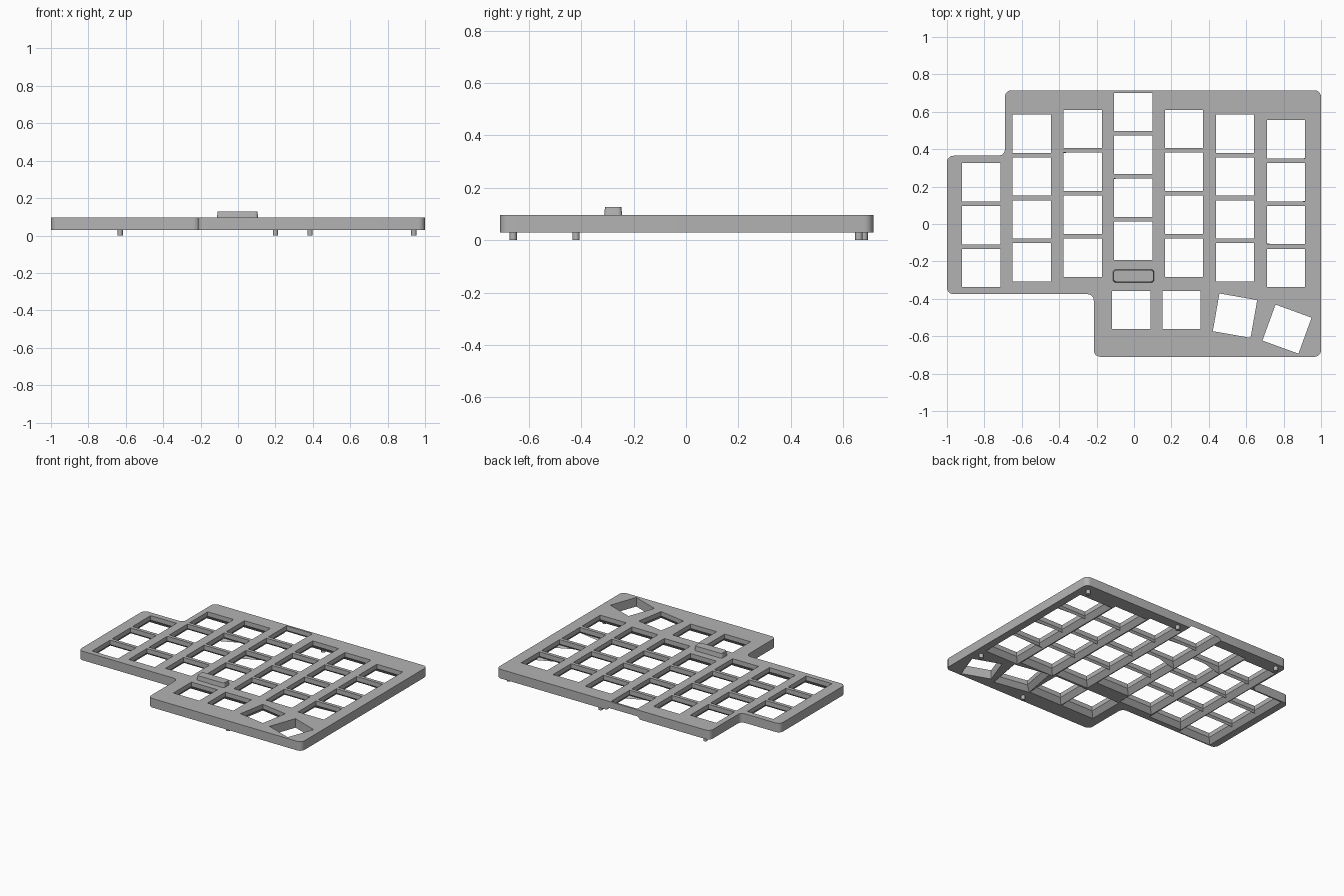
import bpy, bmesh
from math import radians
from mathutils import Matrix, Vector

cube = bpy.data.objects.get("Cube")
if cube:
    bpy.data.objects.remove(cube, do_unlink=True)

BOTTOM, TOP, FLARE_Z = 0.03, 0.095, 0.063
HALF, FLARE = 0.1025, 0.03

grey = bpy.data.materials.new("plain grey")
grey.use_nodes = True
grey.diffuse_color = (0.45, 0.45, 0.45, 1)
grey.node_tree.nodes["Principled BSDF"].inputs["Base Color"].default_value = (0.45, 0.45, 0.45, 1)


def add(name, bm):
    bmesh.ops.recalc_face_normals(bm, faces=bm.faces)
    mesh = bpy.data.meshes.new(name)
    bm.to_mesh(mesh)
    bm.free()
    obj = bpy.data.objects.new(name, mesh)
    bpy.context.collection.objects.link(obj)
    mesh.materials.append(grey)
    return obj


def rounded_slab(name, points, z0, z1, radius, taper=0.0):
    """Extrude an outline with rounded corners, optionally narrower at the top."""
    bm = bmesh.new()
    bm.faces.new([bm.verts.new((x, y, z0)) for x, y in points])
    bmesh.ops.bevel(bm, geom=bm.verts[:], offset=radius, segments=6,
                    affect='VERTICES', profile=0.5)
    ext = bmesh.ops.extrude_face_region(bm, geom=bm.faces[:])
    verts = [g for g in ext["geom"] if isinstance(g, bmesh.types.BMVert)]
    mid = sum((v.co for v in verts), Vector()) / len(verts)
    for v in verts:
        v.co.z = z1
        v.co.x -= taper if v.co.x > mid.x else -taper
        v.co.y -= taper if v.co.y > mid.y else -taper
    return add(name, bm)


def key_cutter(x, y, angle=0, flare=FLARE):
    """Square shaft that widens towards the underside."""
    bm = bmesh.new()
    low = BOTTOM - 0.01
    wide = HALF + flare * (FLARE_Z - low) / (FLARE_Z - BOTTOM)
    rings = []
    for z, h in ((0.2, HALF), (FLARE_Z, HALF), (low, wide)):
        rings.append([bm.verts.new((sx * h, sy * h, z))
                      for sx, sy in ((-1, -1), (1, -1), (1, 1), (-1, 1))])
    bm.faces.new(rings[0])
    bm.faces.new(rings[2])
    for a, b in zip(rings, rings[1:]):
        for i in range(4):
            j = (i + 1) % 4
            bm.faces.new((a[i], a[j], b[j], b[i]))
    bm.transform(Matrix.Translation((x, y, 0)) @ Matrix.Rotation(radians(angle), 4, 'Z'))
    obj = add("key_cutter", bm)
    obj.hide_render = True
    return obj


# Stepped body plate
body = rounded_slab("keyboard_plate",
                    [(-1, -0.375), (-0.215, -0.375), (-0.215, -0.71), (1, -0.71),
                     (1, 0.715), (-0.69, 0.715), (-0.69, 0.365), (-1, 0.365)],
                    BOTTOM, TOP, 0.035)

# Staggered key columns: x, top key centre, number of keys
columns = [(-0.817, 0.223, 3), (-0.547, 0.483, 4), (-0.274, 0.508, 4), (-0.004, 0.599, 4),
           (0.267, 0.508, 4), (0.54, 0.483, 4), (0.813, 0.453, 4)]
cutters = [key_cutter(x, y - 0.2293 * i) for x, y, n in columns for i in range(n)]

# Thumb cluster
cutters += [key_cutter(-0.015, -0.46), key_cutter(0.254, -0.46),
            key_cutter(0.54, -0.49, -10), key_cutter(0.818, -0.562, -20, 0)]

for cutter in cutters:
    mod = body.modifiers.new("key opening", 'BOOLEAN')
    mod.operation = 'DIFFERENCE'
    mod.solver = 'EXACT'
    mod.object = cutter
deps = bpy.context.evaluated_depsgraph_get()
cut_mesh = bpy.data.meshes.new_from_object(body.evaluated_get(deps))
body.modifiers.clear()
body.data = cut_mesh
for cutter in cutters:
    bpy.data.objects.remove(cutter, do_unlink=True)

# Raised bar above the thumb keys
bar = rounded_slab("raised_bar", [(-0.113, -0.313), (0.108, -0.313), (0.108, -0.243), (-0.113, -0.243)],
                   TOP - 0.005, 0.127, 0.015, 0.004)

# Locating pins under the plate
for i, (x, y) in enumerate([(-0.63, 0.68), (0.2, 0.68), (0.94, 0.66), (0.94, -0.42), (0.385, -0.66)]):
    bm = bmesh.new()
    bmesh.ops.create_cone(bm, cap_ends=True, segments=20, radius1=0.014, radius2=0.014, depth=0.04,
                          matrix=Matrix.Translation((x, y, 0.02)))
    add(f"locating_pin_{i + 1}", bm)

# Smooth rounded corners, keep hard edges
bpy.ops.object.select_all(action='DESELECT')
for obj in bpy.context.collection.objects:
    if obj.type == 'MESH' and grey.name in obj.data.materials:
        obj.select_set(True)
        bpy.context.view_layer.objects.active = obj
bpy.ops.object.shade_smooth_by_angle(angle=radians(30))
